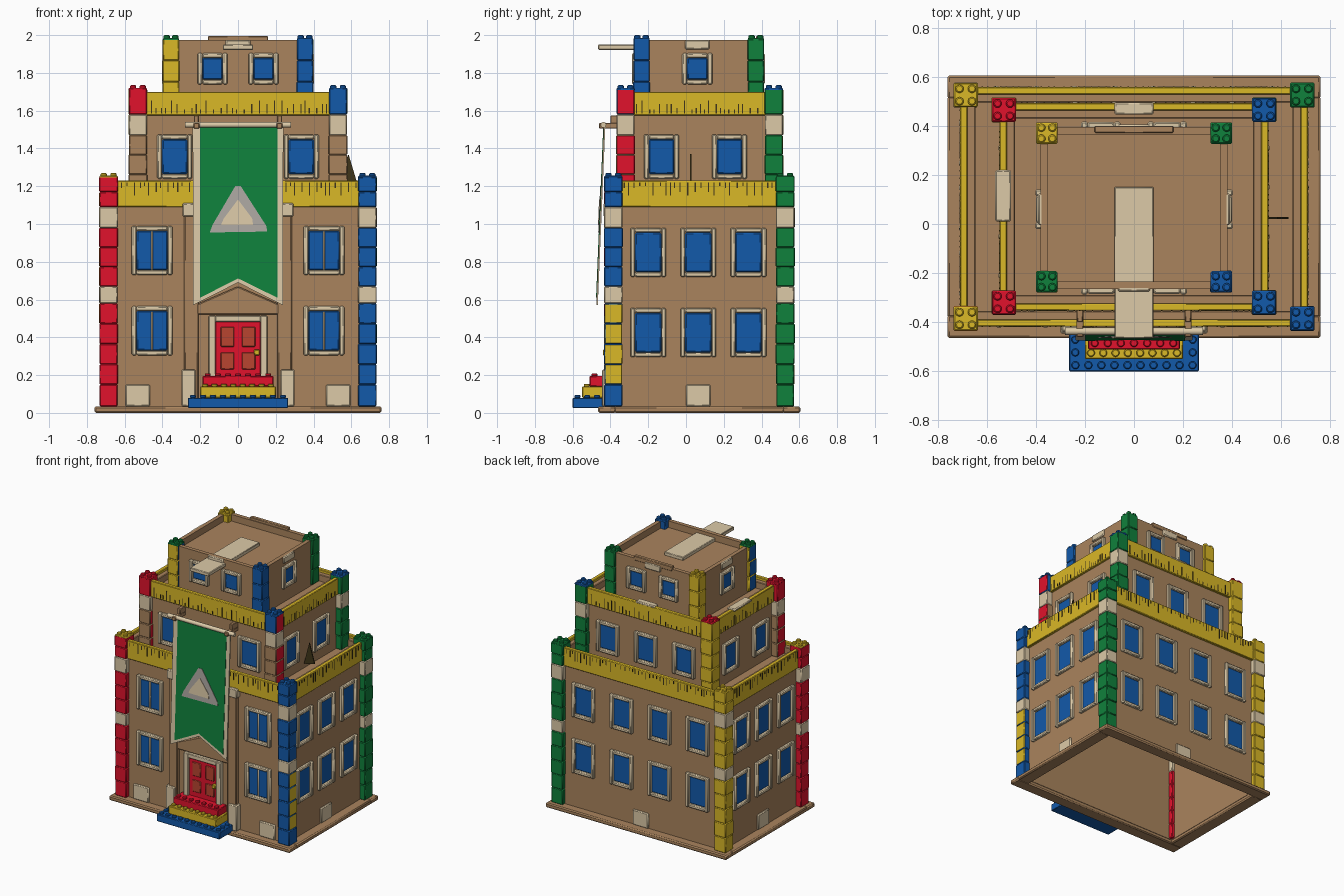
import bpy, bmesh, math, random
from mathutils import Matrix, Vector

random.seed(4)
if "Cube" in bpy.data.objects:
    bpy.data.objects.remove(bpy.data.objects["Cube"])

COLOURS = {
    "brown": (0.40, 0.23, 0.11), "cream": (0.72, 0.59, 0.39), "yellow": (0.70, 0.48, 0.02),
    "blue": (0.006, 0.10, 0.40), "red": (0.75, 0.006, 0.025), "green": (0.005, 0.22, 0.045),
    "grey": (0.42, 0.39, 0.36), "dark": (0.05, 0.035, 0.01), "terracotta": (0.48, 0.06, 0.03),
}
MATS = {}
for key, rgb in COLOURS.items():
    m = bpy.data.materials.new(key)
    m.use_nodes = True
    m.diffuse_color = (*rgb, 1)
    m.node_tree.nodes["Principled BSDF"].inputs["Base Color"].default_value = (*rgb, 1)
    MATS[key] = m


class Part:
    """Collects coloured solids into one named object."""
    def __init__(self, name, bevel=0):
        self.name, self.bevel, self.bm, self.slots = name, bevel, bmesh.new(), []

    def slot(self, mat):
        if mat not in self.slots:
            self.slots.append(mat)
        return self.slots.index(mat)

    def paint(self, verts, mat, side=None):
        for f in {f for v in verts for f in v.link_faces}:
            f.normal_update()
            f.material_index = self.slot(side if side and abs(f.normal.x) > 0.5 else mat)

    def box(self, lo, hi, mat, side=None):
        lo, hi = Vector(lo), Vector(hi)
        mx = Matrix.Translation((lo + hi) / 2) @ Matrix.Diagonal((*(hi - lo), 1))
        self.paint(bmesh.ops.create_cube(self.bm, size=1, matrix=mx)["verts"], mat, side)

    def rod(self, centre, r, length, mat, axis="Z"):
        turn = Matrix.Rotation(math.pi / 2, 4, "Y") if axis == "X" else Matrix.Identity(4)
        got = bmesh.ops.create_cone(self.bm, cap_ends=True, segments=14, radius1=r, radius2=r,
                                    depth=length, matrix=Matrix.Translation(centre) @ turn)
        self.paint(got["verts"], mat)

    def plate(self, outline, y_at, thick, mat):
        """Extrudes an x-z outline backwards; y_at gives the depth at each height."""
        front = [self.bm.verts.new((x, y_at(z), z)) for x, z in outline]
        face = self.bm.faces.new(front)
        got = bmesh.ops.extrude_face_region(self.bm, geom=[face])["geom"]
        back = [v for v in got if isinstance(v, bmesh.types.BMVert)]
        bmesh.ops.translate(self.bm, verts=back, vec=(0, thick, 0))
        self.paint(front + back, mat)

    def finish(self):
        bmesh.ops.recalc_face_normals(self.bm, faces=self.bm.faces)
        me = bpy.data.meshes.new(self.name)
        self.bm.to_mesh(me)
        self.bm.free()
        for s in self.slots:
            me.materials.append(MATS[s])
        me.shade_smooth()
        me.set_sharp_from_angle(angle=math.radians(35))
        ob = bpy.data.objects.new(self.name, me)
        bpy.context.collection.objects.link(ob)
        if self.bevel:
            mod = ob.modifiers.new("soft_edges", "BEVEL")
            mod.width, mod.segments = self.bevel, 1


# Storeys: half width, front y, back y, wall bottom, wall top, roof height
TIERS = {"lower": (0.69, -0.40, 0.54, 0.03, 1.21, 1.16),
         "middle": (0.53, -0.335, 0.475, 1.15, 1.68, 1.63),
         "upper": (0.38, -0.265, 0.395, 1.62, 1.975, 1.925)}


def on_wall(part, tier, side, u, z, d, mat):
    """Box on a wall: u along it, z up, d outward from its surface."""
    hx, y0, y1 = TIERS[tier][:3]
    if side in ("front", "back"):
        ys = sorted((y0 - e if side == "front" else y1 + e) for e in d)
        part.box((u[0], ys[0], z[0]), (u[1], ys[1], z[1]), mat)
    else:
        xs = sorted((hx + e) * (1 if side == "left" else -1) for e in d)
        part.box((xs[0], u[0], z[0]), (xs[1], u[1], z[1]), mat)


def span(tier, side):
    hx, y0, y1 = TIERS[tier][:3]
    return (-hx, hx) if side in ("front", "back") else (y0, y1)


SIDES = ("front", "back", "left", "right")

# Base rim, open underneath
rim = Part("base_rim", 0.008)
for y in ((-0.465, -0.37), (0.51, 0.605)):
    rim.box((-0.76, y[0], 0), (0.76, y[1], 0.035), "brown")
for x in ((-0.76, -0.66), (0.66, 0.76)):
    rim.box((x[0], -0.38, 0), (x[1], 0.52, 0.035), "brown")
rim.finish()

# Walls and roofs
for tier, (hx, y0, y1, z0, z1, roof) in TIERS.items():
    walls = Part(tier + "_walls")
    for side in SIDES:
        on_wall(walls, tier, side, span(tier, side), (z0, z1), (-0.03, 0), "brown")
    walls.box((-hx + 0.01, y0 + 0.01, roof - 0.02), (hx - 0.01, y1 - 0.01, roof), "brown")
    walls.finish()

# Ruler bands with tick marks
for tier, low, high, grow in (("lower", 1.09, 1.23, 0.018), ("middle", 1.575, 1.70, 0.018)):
    band, ticks = Part(tier + "_ruler_band", 0.004), Part(tier + "_ruler_ticks")
    for side in SIDES:
        a, b = span(tier, side)
        on_wall(band, tier, side, (a, b), (low, high), (-0.012, grow), "yellow")
        on_wall(band, tier, side, (a, b), (low + 0.03, high - 0.02), (-0.045, -0.012), "brown")
        u = a + 0.07
        while u < b - 0.06:
            n = random.choice((0.02, 0.03, 0.05, 0.07))
            z = (high - 0.01 - n, high - 0.01) if tier == "lower" else (low + 0.01, low + 0.01 + n)
            on_wall(ticks, tier, side, (u, u + 0.006), z, (grow, grow + 0.002), "dark")
            u += random.choice((0.022, 0.03, 0.04))
    band.finish()
    ticks.finish()

# Corner columns of stacked bricks; colours are (front/back faces, side faces)
LOW, MID, TOP = (0.035, 0.15, 0.58, 0.67, 0.98, 1.09, 1.25), (1.16, 1.47, 1.58, 1.715), (1.64, 1.98)


def same(c, *pattern):
    return [("cream", "cream") if p else (c, c) for p in pattern]


L = (0, 0, 1, 0, 1, 0)
red_blue = same("blue", *L)
red_blue[1] = ("blue", "yellow")
COLUMNS = (
    ("lower", -0.685, -0.385, LOW, same("red", *L), "yellow"),
    ("lower", 0.685, -0.385, LOW, red_blue, "blue"),
    ("lower", -0.685, 0.525, LOW, same("yellow", *L), "yellow"),
    ("lower", 0.685, 0.525, LOW, same("green", *L), "green"),
    ("middle", -0.53, -0.32, MID, [("brown", "red"), ("cream", "cream"), ("red", "red")], "red"),
    ("middle", 0.53, -0.32, MID, [("brown", "red"), ("cream", "cream"), ("blue", "red")], "blue"),
    ("middle", -0.53, 0.465, MID, same("yellow", 0, 0, 0), "red"),
    ("middle", 0.53, 0.465, MID, same("green", 0, 1, 0), "blue"),
    ("upper", -0.355, -0.235, TOP, [("yellow", "blue")], "green"),
    ("upper", 0.355, -0.235, TOP, [("blue", "blue")], "blue"),
    ("upper", -0.355, 0.37, TOP, [("yellow", "yellow")], "yellow"),
    ("upper", 0.355, 0.37, TOP, [("green", "green")], "green"),
)
for tier, x, y, levels, colours, cap in COLUMNS:
    where = ("front" if y < 0 else "back") + ("_left" if x > 0 else "_right")
    col = Part(f"{tier}_column_{where}", 0.005)
    w = 0.045 if tier == "upper" else 0.051
    for a, b, (c, s) in zip(levels, levels[1:], colours):
        n = max(1, round((b - a) / 0.105))
        for i in range(n):
            r = w - random.uniform(0, 0.004)
            col.box((x - r, y - r, a + (b - a) * i / n), (x + r, y + r, a + (b - a) * (i + 1) / n), c, s)
    z = levels[-1]
    col.box((x - w + 0.002, y - w + 0.002, z - 0.01), (x + w - 0.002, y + w - 0.002, z + 0.006), cap)
    for i in (-1, 1):
        for j in (-1, 1):
            col.rod((x + i * w / 2, y + j * w / 2, z + 0.01), 0.017, 0.02, cap)
    col.finish()


# Windows: cream frame around a blue pane
def window(tier, side, u, z, w, h, double=False):
    win = Part(f"{tier}_{side}_window", 0.006)
    b, hw, hh = 0.026, w / 2, h / 2
    for s in (-1, 1):
        e = sorted((u + s * hw, u + s * (hw - b)))
        on_wall(win, tier, side, e, (z - hh, z + hh), (-0.01, 0.022), "cream")
        e = sorted((z + s * hh, z + s * (hh - b)))
        on_wall(win, tier, side, (u - hw + b, u + hw - b), e, (-0.01, 0.02), "cream")
    if double:
        on_wall(win, tier, side, (u - 0.006, u + 0.006), (z - hh + b, z + hh - b), (0, 0.014), "cream")
    on_wall(win, tier, side, (u - hw + b, u + hw - b), (z - hh + b, z + hh - b), (-0.01, 0.006), "blue")
    win.finish()


for z in (0.435, 0.86):
    for u in (-0.455, 0.455):
        window("lower", "front", u, z, 0.215, 0.26, True)
    for u in (-0.48, -0.16, 0.16, 0.48):
        window("lower", "back", u, z - 0.01, 0.19, 0.26)
    for u in (-0.2, 0.065, 0.33):
        for side in ("left", "right"):
            window("lower", side, u, z - 0.01, 0.19, 0.26)
for side, us in (("front", (-0.335, 0.335)), ("back", (-0.32, 0, 0.32)),
                 ("left", (-0.13, 0.23)), ("right", (-0.13, 0.23))):
    for u in us:
        window("middle", side, u, 1.357, 0.185, 0.235)
for side, us in (("front", (-0.135, 0.135)), ("back", (-0.135, 0.135)), ("left", (0.06,)), ("right", (0.06,))):
    for u in us:
        window("upper", side, u, 1.822, 0.16, 0.165)

# Cream foundation stones and plaques
stones = Part("cream_stones", 0.006)
for side, u in (("front", -0.53), ("front", 0.53), ("left", 0.065), ("right", 0.065), ("back", 0)):
    on_wall(stones, "lower", side, (u - 0.065, u + 0.065), (0.035, 0.15), (-0.01, 0.012), "cream")
for side, u in (("front", 0), ("left", 0.06), ("right", 0.06), ("back", 0)):
    on_wall(stones, "upper", side, (u - 0.065, u + 0.065), (1.925, 1.975), (-0.01, 0.01), "cream")
on_wall(stones, "middle", "right", (0.01, 0.22), (1.69, 1.71), (-0.03, 0.035), "cream")
on_wall(stones, "middle", "back", (-0.08, 0.08), (1.69, 1.71), (-0.03, 0.02), "cream")
stones.finish()

# Upper parapet crest and roof plank
crest = Part("roof_crest", 0.004)
crest.box((-0.16, 0.37, 1.96), (0.16, 0.4, 1.995), "brown")
crest.finish()
plank = Part("roof_plank", 0.004)
plank.box((-0.08, -0.465, 1.922), (0.08, 0.15, 1.95), "cream")
plank.finish()

# Entrance pilasters
entry = Part("entrance_pilasters", 0.006)
for s in (-1, 1):
    for a, b, z0, z1, y, mat in ((0.21, 0.285, 0.035, 1.09, -0.43, "brown"),
                                 (0.225, 0.3, 0.035, 0.23, -0.445, "cream"),
                                 (0.225, 0.295, 1.04, 1.11, -0.438, "cream")):
        xs = sorted((s * a, s * b))
        entry.box((xs[0], y, z0), (xs[1], -0.39, z1), mat)
entry.plate([(-0.23, 0.52), (0.23, 0.52), (0.23, 0.57), (0, 0.67), (-0.23, 0.57)], lambda z: -0.425, 0.03, "brown")
entry.finish()

# Front door
door = Part("front_door", 0.004)
for s in (-1, 1):
    xs = sorted((s * 0.118, s * 0.155))
    door.box((xs[0], -0.435, 0.035), (xs[1], -0.39, 0.515), "cream")
    for z in ((0.23, 0.32), (0.35, 0.455)):
        xs = sorted((s * 0.02, s * 0.092))
        door.box((xs[0], -0.42, z[0]), (xs[1], -0.41, z[1]), "terracotta")
door.box((-0.12, -0.434, 0.482), (0.12, -0.39, 0.515), "cream")
door.box((-0.12, -0.416, 0.035), (0.12, -0.39, 0.484), "red")
door.box((0.085, -0.44, 0.305), (0.115, -0.41, 0.335), "yellow")
door.finish()

# Brick steps with studs
for name, w, y, z0, z1, mat in (("bottom_step", 0.265, -0.6, 0.025, 0.08, "blue"),
                                ("middle_step", 0.2, -0.55, 0.08, 0.14, "yellow"),
                                ("top_step", 0.187, -0.51, 0.14, 0.195, "red")):
    step = Part(name, 0.004)
    step.box((-w, y, z0), (w, -0.4, z1), mat)
    n = round(2 * w / 0.052)
    for i in range(n):
        step.rod((-w + 2 * w * (i + 0.5) / n, y + 0.025, z1 + 0.006), 0.016, 0.016, mat)
    if mat == "blue":
        for s in (-1, 1):
            for k in (0.077, 0.129):
                step.rod((s * (w - 0.026), y + k, z1 + 0.006), 0.016, 0.016, mat)
    step.finish()


# Hanging banner, leaning forward toward its foot
def lean(offset):
    return lambda z: -0.435 - (1.52 - z) * 0.042 - offset


banner = Part("banner")
banner.plate([(-0.24, 1.52), (0.24, 1.52), (0.237, 0.57), (0, 0.69), (-0.237, 0.57)], lean(0), 0.008, "cream")
banner.plate([(-0.2, 1.515), (0.21, 1.515), (0.208, 0.61), (0, 0.712), (-0.2, 0.61)], lean(0.003), 0.004, "green")
banner.plate([(-0.15, 0.955), (0.155, 0.96), (0.15, 0.99), (0.015, 1.2), (-0.015, 1.2), (-0.135, 0.995)],
             lean(0.006), 0.004, "grey")
banner.plate([(-0.09, 0.995), (0.08, 0.995), (0.075, 1.03), (0, 1.13), (-0.075, 1.03)], lean(0.009), 0.004, "cream")
banner.finish()
pole = Part("banner_pole")
pole.rod((0, -0.437, 1.525), 0.015, 0.56, "cream", "X")
pole.finish()
brackets = Part("pole_brackets", 0.004)
for x in (-0.22, 0.22):
    brackets.box((x - 0.015, -0.46, 1.505), (x + 0.015, -0.33, 1.535), "brown")
    brackets.box((x - 0.013, -0.4, 1.53), (x + 0.013, -0.33, 1.575), "brown")
brackets.finish()

# Dark fin on the left side terrace
fin = Part("terrace_fin")
fin.plate([(0.54, 1.2), (0.63, 1.22), (0.585, 1.37)], lambda z: 0.02, 0.008, "dark")
fin.finish()
